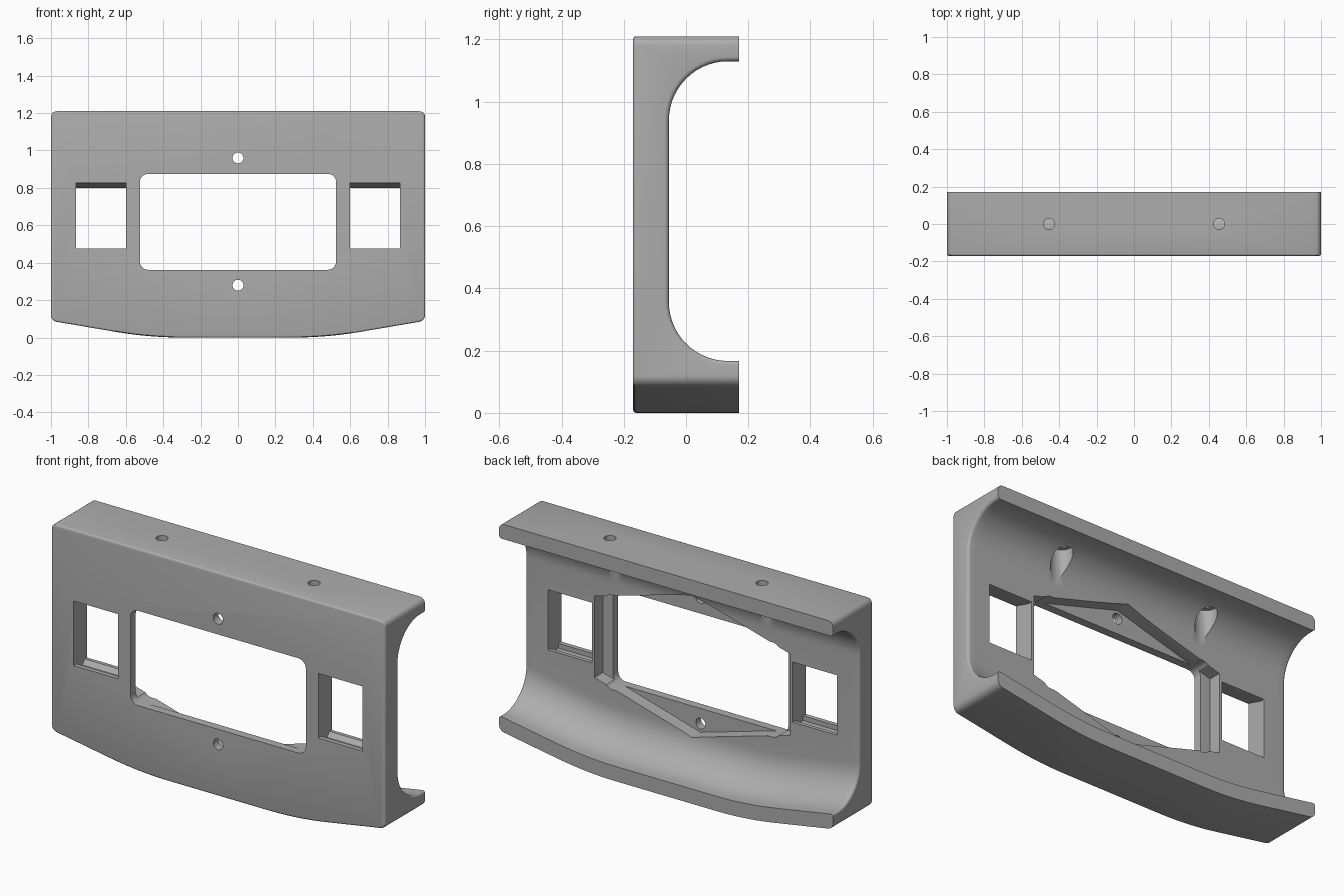
import bpy, bmesh, math
from mathutils import Vector

cube = bpy.data.objects.get("Cube")
if cube:
    bpy.data.objects.remove(cube, do_unlink=True)

FRONT, BACK, TOP, PLATE = -0.17, 0.17, 1.21, -0.055

grey = bpy.data.materials.new("plain_grey")
grey.use_nodes = True
colour = (0.42, 0.42, 0.42, 1)
grey.diffuse_color = colour
grey.node_tree.nodes["Principled BSDF"].inputs["Base Color"].default_value = colour


def make_object(name, bm):
    bmesh.ops.recalc_face_normals(bm, faces=bm.faces)
    mesh = bpy.data.meshes.new(name)
    bm.to_mesh(mesh)
    bm.free()
    mesh.materials.append(grey)
    obj = bpy.data.objects.new(name, mesh)
    bpy.context.collection.objects.link(obj)
    return obj


def prism(points, direction):
    """Closed solid from a planar outline pushed along a direction."""
    bm = bmesh.new()
    face = bm.faces.new([bm.verts.new(p) for p in points])
    new = bmesh.ops.extrude_face_region(bm, geom=[face])["geom"]
    bmesh.ops.translate(bm, vec=direction,
                        verts=[v for v in new if isinstance(v, bmesh.types.BMVert)])
    bmesh.ops.recalc_face_normals(bm, faces=bm.faces)
    return bm


def cylinder(start, end, radius):
    """Round cutter between two points."""
    start, axis = Vector(start), Vector(end) - Vector(start)
    turn = axis.to_track_quat("Z", "Y")
    ring = [start + turn @ Vector((radius * math.cos(t), radius * math.sin(t), 0))
            for t in (math.tau * i / 40 for i in range(40))]
    return prism(ring, axis)


def belly(x):
    """Height of the lower edge: flat in the middle, rising to the ends."""
    a = abs(x)
    if a < 0.3:
        return 0.0
    if a < 0.65:
        return 0.17 * (a - 0.3) ** 2 / 0.7
    return 0.17 * (a - 0.475)


# Outer block with rounded corners and a softened front rim
steps = 40
outline = [(-1 + 2 * i / steps, FRONT, belly(-1 + 2 * i / steps)) for i in range(steps + 1)]
bm = prism(outline + [(1, FRONT, TOP), (-1, FRONT, TOP)], (0, BACK - FRONT, 0))
corners = [e for e in bm.edges
           if all(abs(abs(v.co.x) - 1) < 1e-4 for v in e.verts)
           and abs(e.verts[0].co.y - e.verts[1].co.y) > 0.1]
bmesh.ops.bevel(bm, geom=corners, offset=0.03, segments=6, profile=0.5, affect="EDGES")
rim = [e for e in bm.edges if all(abs(v.co.y - FRONT) < 1e-4 for v in e.verts)]
bmesh.ops.bevel(bm, geom=rim, offset=0.01, segments=3, profile=0.5, affect="EDGES")
body = make_object("mounting_bracket", bm)


# Scooped back: a C-shaped section swept along x, flared at both ends
def scoop_section(x, flare):
    radius, cy = 0.19, PLATE + 0.19
    low, high = 0.27 + belly(min(abs(x), 1)), 0.94
    r = radius + flare
    pts = [(x, 0.3, low - r)]
    for centre, first in ((low, -90), (high, 180)):
        for i in range(15):
            t = math.radians(first - 90 * i / 14)
            pts.append((x, cy + r * math.cos(t), centre + r * math.sin(t)))
    return pts + [(x, 0.3, high + r)]


soft = 0.015
half = [(0.05 * i, 0) for i in range(20)] + [(1 - soft, 0)]
for i in range(1, 6):
    t = math.radians(18 * i)
    half.append((1 - soft + soft * math.sin(t), soft * (1 - math.cos(t))))
half.append((1.05, soft))
stations = [(-x, f) for x, f in reversed(half[1:])] + half
bm = bmesh.new()
rings = [[bm.verts.new(p) for p in scoop_section(x, f)] for x, f in stations]
for a, b in zip(rings, rings[1:]):
    for i in range(len(a)):
        j = (i + 1) % len(a)
        bm.faces.new((a[i], a[j], b[j], b[i]))
bm.faces.new(rings[0])
bm.faces.new(rings[-1])
cutters = [make_object("back_scoop", bm)]

# Central opening with rounded corners
w, z0, z1, r = 0.525, 0.362, 0.875, 0.045
opening = []
for cx, cz, first in ((w - r, z1 - r, 0), (r - w, z1 - r, 90),
                      (r - w, z0 + r, 180), (w - r, z0 + r, 270)):
    for i in range(7):
        t = math.radians(first + 15 * i)
        opening.append((cx + r * math.cos(t), -0.3, cz + r * math.sin(t)))
cutters.append(make_object("central_opening", prism(opening, (0, 0.6, 0))))

# Six-sided pocket behind the opening
pocket = [(0.585, 0.40), (0.585, 0.84), (0, 1.005), (-0.585, 0.84), (-0.585, 0.40), (0, 0.233)]
cutters.append(make_object("back_pocket",
                           prism([(x, -0.125, z) for x, z in pocket], (0, 0.4, 0))))

# Side windows: sloping head and a catch groove in the sill
window = [(-0.3, 0.475), (-0.145, 0.475), (-0.145, 0.45), (-0.095, 0.45), (-0.075, 0.475),
          (0, 0.475), (0, 0.80), (-0.08, 0.80), (-0.16, 0.825), (-0.3, 0.825)]
for side, x in (("left", 0.6), ("right", -0.865)):
    cutters.append(make_object(side + "_window",
                               prism([(x, y, z) for y, z in window], (0.265, 0, 0))))

# Screw holes through the face, and counterbored holes through the top
for z in (0.28, 0.96):
    cutters.append(make_object("face_hole", cylinder((0, -0.3, z), (0, 0.1, z), 0.029)))
for x in (-0.455, 0.455):
    cutters.append(make_object("top_hole", cylinder((x, 0, 0.9), (x, 0, 1.3), 0.03)))
    cutters.append(make_object("top_counterbore", cylinder((x, 0, 0.8), (x, 0, 1.15), 0.0545)))

# Carve the block, then drop the cutters
bpy.context.view_layer.objects.active = body
for cutter in cutters:
    mod = body.modifiers.new(cutter.name, "BOOLEAN")
    mod.operation, mod.solver, mod.object = "DIFFERENCE", "EXACT", cutter
    bpy.ops.object.modifier_apply(modifier=mod.name)
    bpy.data.objects.remove(cutter, do_unlink=True)

bpy.ops.object.select_all(action="DESELECT")
body.select_set(True)
bpy.ops.object.shade_smooth_by_angle(angle=math.radians(30))
